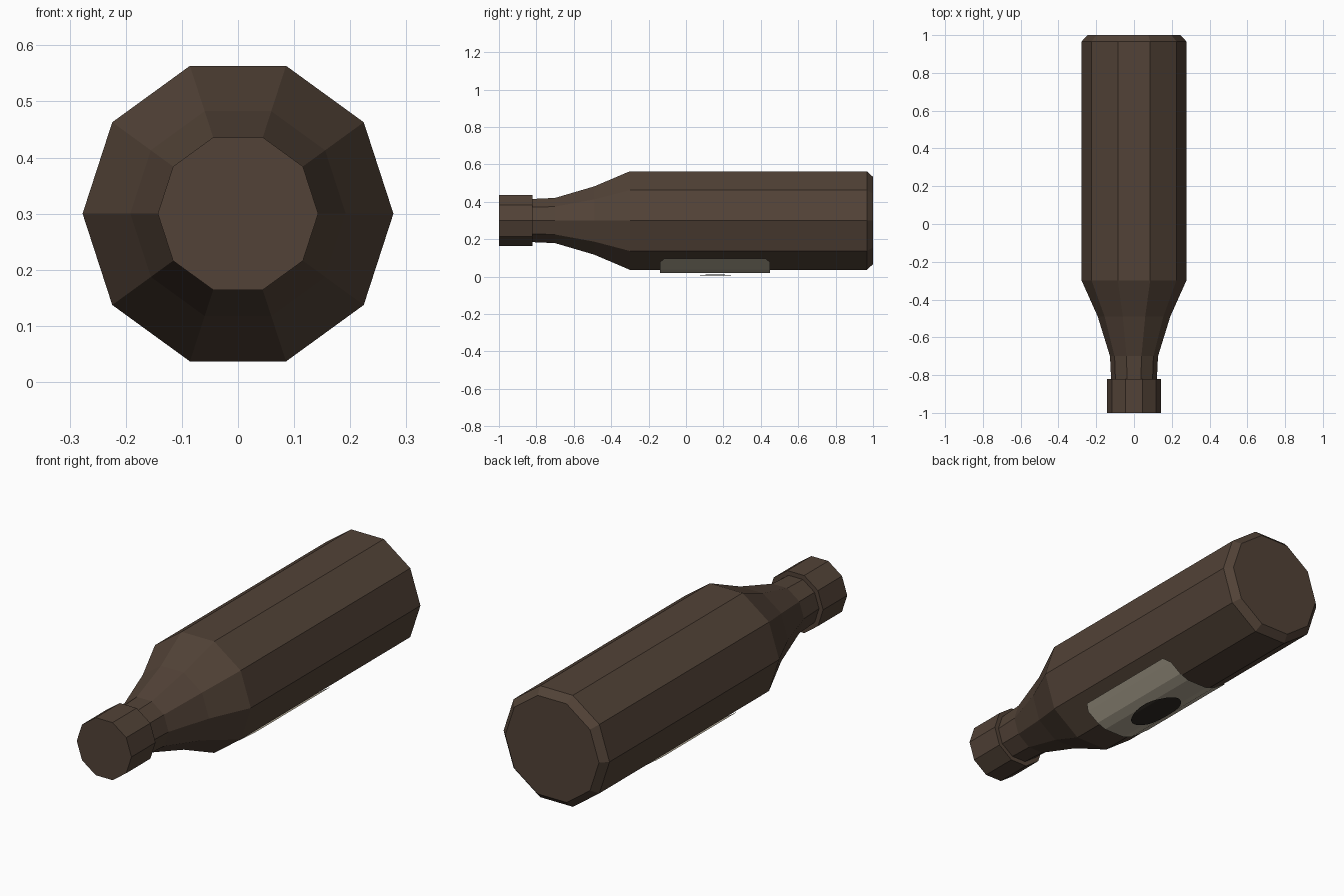
import bpy
import math

SIDES = 10
AXIS_Z = 0.30

default = bpy.data.objects.get("Cube")
if default:
    bpy.data.objects.remove(default, do_unlink=True)


def material(name, rgb):
    mat = bpy.data.materials.new(name)
    mat.use_nodes = True
    mat.diffuse_color = (*rgb, 1)
    mat.node_tree.nodes["Principled BSDF"].inputs["Base Color"].default_value = (*rgb, 1)
    return mat


def add_mesh(name, verts, faces, mat):
    mesh = bpy.data.meshes.new(name)
    mesh.from_pydata(verts, [], faces)
    mesh.materials.append(mat)
    mesh.update()
    obj = bpy.data.objects.new(name, mesh)
    bpy.context.collection.objects.link(obj)
    return obj


def lathe(name, profile, mat):
    """Closed ten-sided body around the long axis; profile is (y, radius)."""
    verts, faces = [], []
    for y, r in profile:
        for i in range(SIDES):
            a = math.tau * i / SIDES
            verts.append((r * math.cos(a), y, AXIS_Z + r * math.sin(a)))
    for k in range(len(profile) - 1):
        for i in range(SIDES):
            j = (i + 1) % SIDES
            a, b = k * SIDES, (k + 1) * SIDES
            faces.append((a + i, b + i, b + j, a + j))
    faces.append(tuple(range(SIDES)))
    faces.append(tuple(reversed(range(len(verts) - SIDES, len(verts)))))
    return add_mesh(name, verts, faces, mat)


def strip(name, sections, mat):
    """Downward-facing sheet from sections of (x, z, y_start, y_end)."""
    verts, faces = [], []
    for x, z, y0, y1 in sections:
        verts += [(x, y0, z), (x, y1, z)]
    for k in range(0, len(verts) - 2, 2):
        faces.append((k, k + 1, k + 3, k + 2))
    return add_mesh(name, verts, faces, mat)


brown = material("dark brown", (0.084, 0.055, 0.038))
cream = material("faded cream", (0.45, 0.40, 0.305))
black = material("near black", (0.03, 0.025, 0.019))

# Bottle body with neck, shoulder and chamfered base
lathe("bottle_body", [(-0.83, 0.121), (-0.70, 0.127), (-0.49, 0.192),
                      (-0.30, 0.277), (0.967, 0.277), (1.0, 0.245)], brown)

# Cap over the neck
lathe("bottle_cap", [(-1.0, 0.143), (-0.82, 0.143)], brown)

# Label wrapped under the body, with clipped corners
half = [(0.055, 0.02, 0.0), (0.10, 0.037, 0.0), (0.157, 0.077, 0.0), (0.185, 0.097, 0.025)]
label = [(s * x, z, -0.14 + c, 0.45 - c)
         for s, part in ((-1, half[::-1]), (1, half)) for x, z, c in part]
strip("label", label, cream)

# Oval emblem following the bend of the label
emblem = []
STEPS = 24
for i in range(STEPS + 1):
    a = math.pi * i / STEPS
    x = -0.073 * math.cos(a)
    reach = 0.155 * math.sin(a)
    z = 0.005 + max(0, abs(x) - 0.055) * 0.38
    emblem.append((x, z, 0.157 - reach, 0.157 + reach))
strip("label_emblem", emblem, black)
